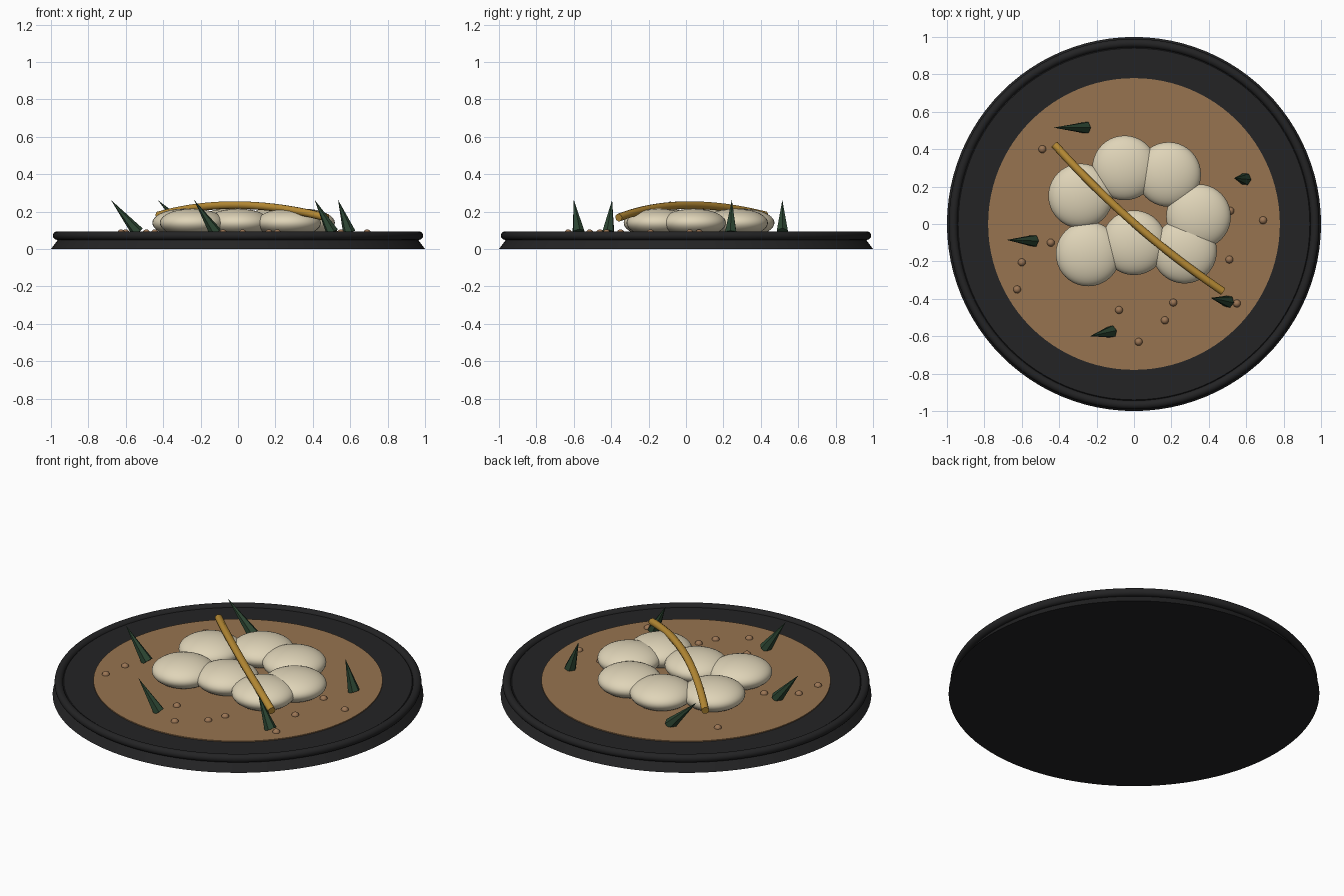
import bpy
import math
from mathutils import Vector

cube = bpy.data.objects.get("Cube")
if cube:
    bpy.data.objects.remove(cube)


def material(name, colour):
    mat = bpy.data.materials.new(name)
    mat.use_nodes = True
    mat.diffuse_color = (*colour, 1)
    bsdf = next(n for n in mat.node_tree.nodes if n.type == 'BSDF_PRINCIPLED')
    bsdf.inputs["Base Color"].default_value = (*colour, 1)
    return mat


CHARCOAL = material("charcoal", (0.017, 0.017, 0.018))
BROTH = material("brown broth", (0.31, 0.175, 0.08))
CREAM = material("cream", (0.74, 0.66, 0.48))
GOLD = material("golden brown", (0.48, 0.26, 0.035))
GREEN = material("dark green", (0.025, 0.06, 0.032))
SEED = material("seed brown", (0.33, 0.18, 0.09))


def finish(name, mat, smooth=True):
    obj = bpy.context.object
    obj.name = name
    obj.data.materials.append(mat)
    if smooth:
        bpy.ops.object.shade_smooth_by_angle(angle=math.radians(40))
    return obj


# Plate: flared base, rounded rim and a thin pool of broth
bpy.ops.mesh.primitive_cone_add(vertices=96, radius1=1.0, radius2=0.94,
                                depth=0.08, location=(0, 0, 0.04))
finish("plate_base", CHARCOAL)
bpy.ops.mesh.primitive_torus_add(major_segments=96, minor_segments=16, major_radius=0.967,
                                 minor_radius=0.023, location=(0, 0, 0.072))
finish("plate_rim", CHARCOAL)
bpy.ops.mesh.primitive_cylinder_add(vertices=96, radius=0.78, depth=0.008,
                                    location=(0, 0, 0.082))
finish("broth", BROTH)

# Ring of flattened dumplings
dumplings = [(-0.05, 0.30), (0.185, 0.265), (0.345, 0.04), (0.27, -0.145),
             (0, -0.10), (-0.245, -0.16), (-0.285, 0.15)]
for i, (x, y) in enumerate(dumplings):
    bpy.ops.mesh.primitive_uv_sphere_add(segments=40, ring_count=20, radius=0.173,
                                         location=(x, y, 0.14))
    bpy.context.object.scale.z = 0.44
    finish(f"dumpling_{i + 1}", CREAM)

# Bowed stick lying across the dumplings
start, middle, end = (Vector(p) for p in ((-0.425, 0.425, 0.18), (0.005, 0.0, 0.235),
                                          (0.475, -0.36, 0.168)))
control = middle * 2 - (start + end) / 2
curve = bpy.data.curves.new("stick", 'CURVE')
curve.dimensions = '3D'
curve.bevel_depth = 0.021
curve.bevel_resolution = 3
curve.use_fill_caps = True
spline = curve.splines.new('POLY')
STEPS = 20
spline.points.add(STEPS)
for i, point in enumerate(spline.points):
    t = i / STEPS
    p = start * (1 - t) ** 2 + control * 2 * t * (1 - t) + end * t ** 2
    point.co = (*p, 1)
stick = bpy.data.objects.new("stick", curve)
bpy.context.collection.objects.link(stick)
bpy.ops.object.select_all(action='DESELECT')
stick.select_set(True)
bpy.context.view_layer.objects.active = stick
bpy.ops.object.convert(target='MESH')
finish("stick", GOLD)

# Leaning herb spikes: base x, y and horizontal lean of the tip
spikes = [(-0.255, 0.515, -0.175, 0), (-0.535, -0.09, -0.145, 0.005),
          (-0.12, -0.575, -0.115, -0.025), (0.505, -0.415, -0.095, 0.02),
          (0.595, 0.24, -0.06, 0.005)]
for i, (x, y, dx, dy) in enumerate(spikes):
    axis = Vector((dx, dy, 0.175))
    base = Vector((x, y, 0.088))
    bpy.ops.mesh.primitive_cone_add(vertices=6, radius1=0.034, radius2=0, depth=axis.length,
                                    location=base + axis / 2,
                                    rotation=axis.to_track_quat('Z', 'Y').to_euler())
    finish(f"herb_spike_{i + 1}", GREEN, smooth=False)

# Scattered seeds
seeds = [(-0.49, 0.40), (-0.445, -0.10), (-0.6, -0.205), (-0.625, -0.35), (-0.08, -0.46),
         (0.025, -0.63), (0.165, -0.515), (0.21, -0.42), (0.55, -0.425), (0.51, -0.19),
         (0.69, 0.02), (0.515, 0.07)]
for i, (x, y) in enumerate(seeds):
    bpy.ops.mesh.primitive_uv_sphere_add(segments=16, ring_count=8, radius=0.021,
                                         location=(x, y, 0.084))
    finish(f"seed_{i + 1}", SEED)
